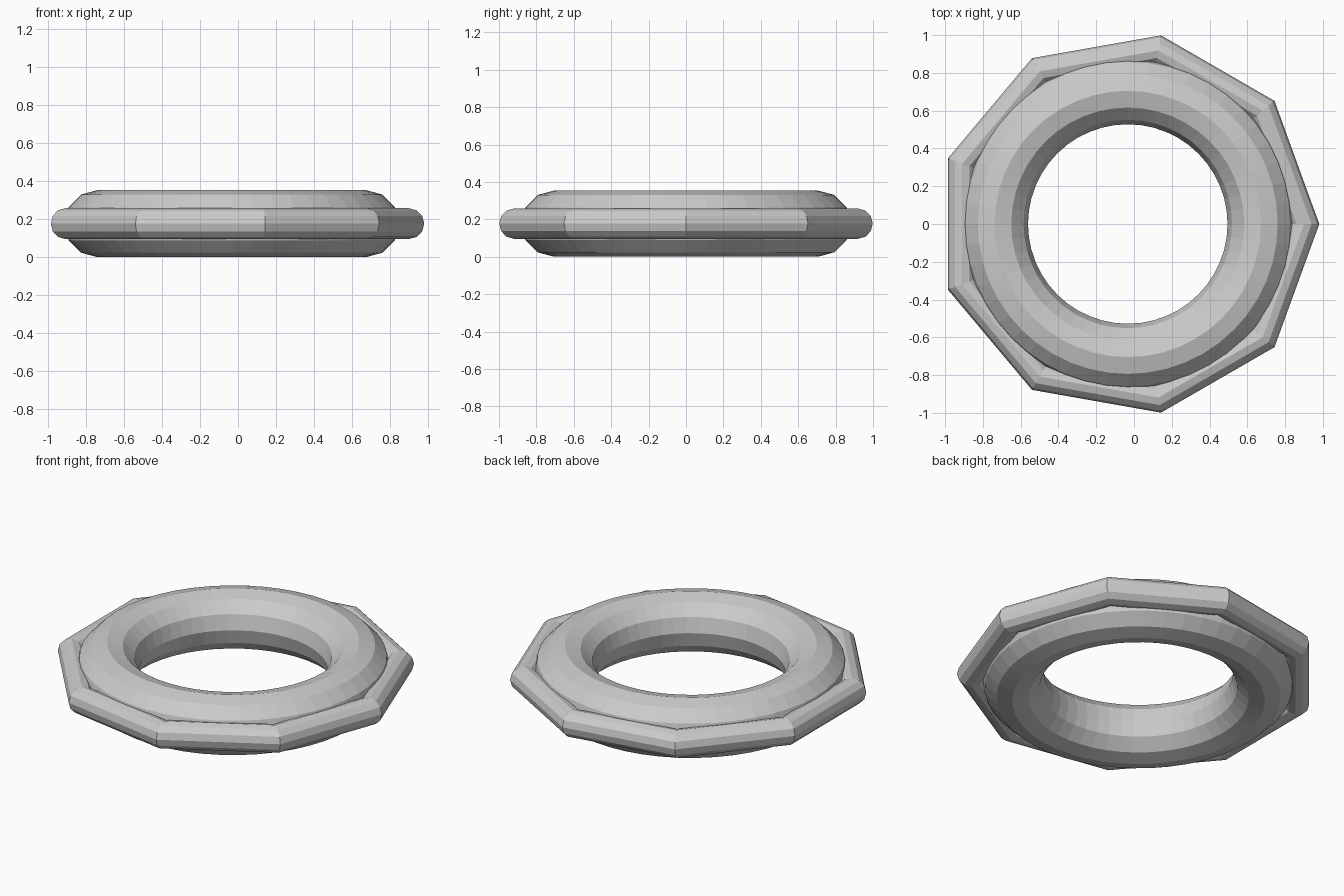
import bpy

if "Cube" in bpy.data.objects:
    bpy.data.objects.remove(bpy.data.objects["Cube"])

CENTRE = (-0.033, 0, 0.177)


def ring(name, major, minor, sides, tube_sides):
    bpy.ops.mesh.primitive_torus_add(
        location=CENTRE, major_radius=major, minor_radius=minor,
        major_segments=sides, minor_segments=tube_sides)
    obj = bpy.context.object
    obj.name = name
    bpy.ops.object.shade_flat()
    return obj


# Thick round ring
ring("main_ring", 0.705, 0.177, 48, 12)

# Slim nine-sided band around the outside
ring("outer_band", 0.933, 0.081, 9, 12)
